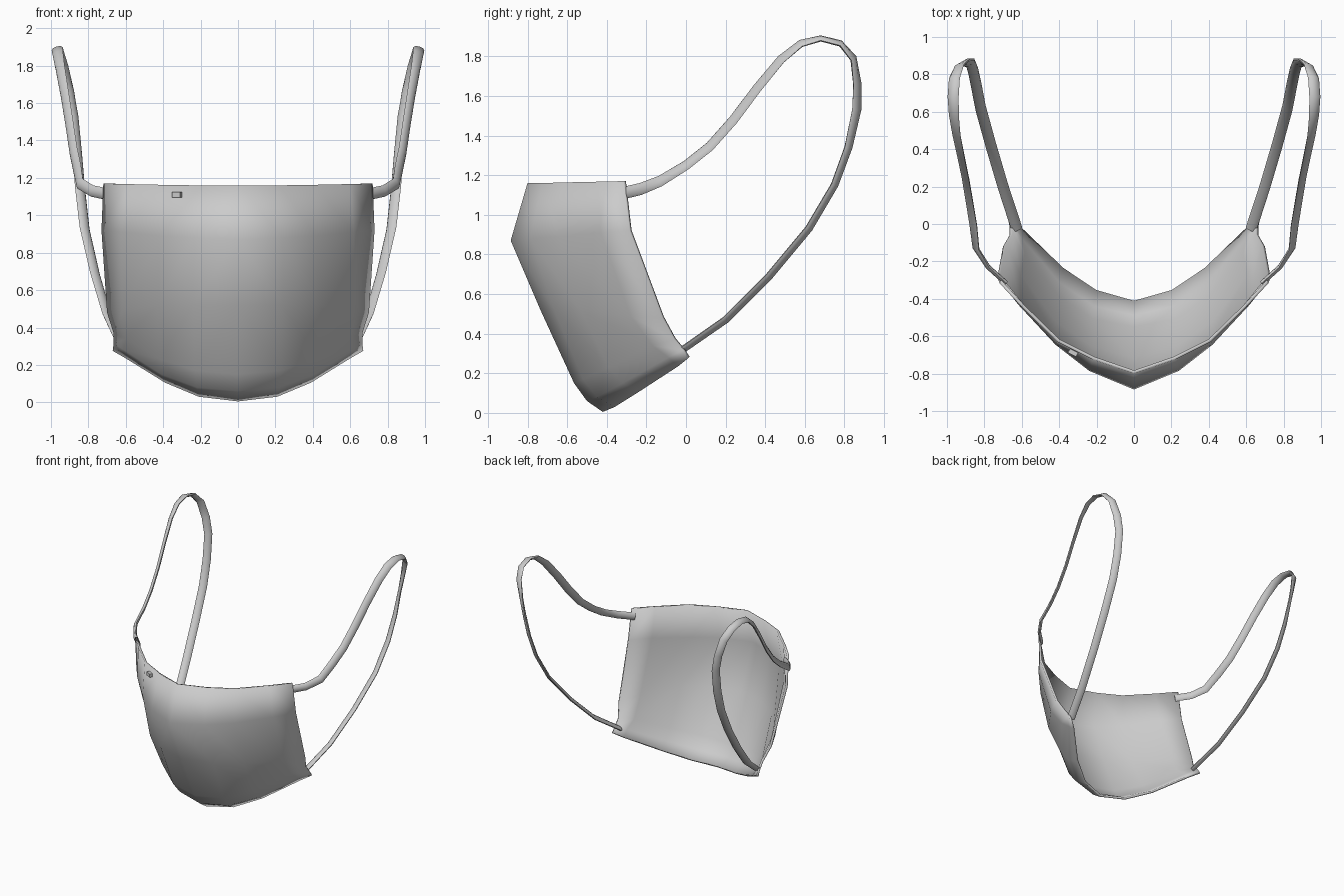
import bpy
import math
from mathutils import Vector

if "Cube" in bpy.data.objects:
    bpy.data.objects.remove(bpy.data.objects["Cube"])


def make_object(name, verts, faces):
    mesh = bpy.data.meshes.new(name)
    mesh.from_pydata(verts, [], faces)
    mesh.update()
    ob = bpy.data.objects.new(name, mesh)
    bpy.context.collection.objects.link(ob)
    return ob


def smooth(ob, angle):
    bpy.ops.object.select_all(action='DESELECT')
    ob.select_set(True)
    bpy.context.view_layer.objects.active = ob
    bpy.ops.object.shade_smooth_by_angle(angle=math.radians(angle))


def mirror(ob):
    m = ob.modifiers.new("mirror", 'MIRROR')
    m.use_clip = True
    m.merge_threshold = 0.0005


# Mask shell: right half, rows from top edge to bottom edge, centre to side
rows = [
    [(0, -.80, 1.16), (.22, -.725, 1.16), (.41, -.63, 1.163), (.60, -.445, 1.167), (.72, -.315, 1.17)],
    [(0, -.885, .87), (.24, -.785, .88), (.42, -.645, .89), (.62, -.43, .91), (.73, -.285, .92)],
    [(0, -.735, .52), (.24, -.665, .52), (.43, -.535, .52), (.62, -.28, .49), (.70, -.12, .48)],
    [(0, -.565, .15), (.23, -.52, .17), (.42, -.39, .23), (.60, -.17, .34), (.665, -.06, .37)],
    [(0, -.50, .06), (.22, -.45, .08), (.41, -.32, .15), (.61, -.09, .28), (.665, -.015, .315)],
    [(0, -.42, .005), (.21, -.36, .03), (.39, -.24, .105), (.60, -.04, .235), (.67, .01, .275)],
]
n = len(rows[0])
verts = [p for row in rows for p in row]
faces = [(r * n + c, (r + 1) * n + c, (r + 1) * n + c + 1, r * n + c + 1)
         for r in range(len(rows) - 1) for c in range(n - 1)]
mask = make_object("mask_shell", verts, faces)
mirror(mask)
sol = mask.modifiers.new("thickness", 'SOLIDIFY')
sol.thickness = 0.018
sol.offset = -1
smooth(mask, 50)

# Ear loops: x, y, z, roll of the ribbon in degrees
path = [
    (.685, -.315, 1.11, 80), (.78, -.23, 1.13, 75), (.845, -.13, 1.17, 60),
    (.86, 0, 1.25, 50), (.88, .12, 1.345, 50), (.90, .24, 1.48, 50),
    (.925, .36, 1.64, 48), (.95, .48, 1.785, 42), (.963, .58, 1.865, 30),
    (.967, .68, 1.89, 18), (.96, .78, 1.865, 18), (.935, .845, 1.79, 25),
    (.90, .865, 1.66, 40), (.875, .862, 1.53, 48), (.86, .82, 1.34, 35),
    (.845, .75, 1.15, 30), (.82, .62, .93, 30), (.765, .42, .69, 30),
    (.70, .20, .47, 30), (.625, -.03, .31, 25),
]
SIDES = 8
verts, faces = [], []
for i, p in enumerate(path):
    a = Vector(path[max(i - 1, 0)][:3])
    b = Vector(path[min(i + 1, len(path) - 1)][:3])
    t = (b - a).normalized()
    across = Vector((1, 0, 0))
    across = (across - t * t.x).normalized()
    inward = t.cross(across)
    roll = math.radians(p[3])
    wide = across * math.cos(roll) + inward * math.sin(roll)
    thin = t.cross(wide)
    for k in range(SIDES):
        s = 2 * math.pi * k / SIDES
        verts.append(Vector(p[:3]) + wide * .031 * math.cos(s) + thin * .013 * math.sin(s))
for i in range(len(path) - 1):
    for k in range(SIDES):
        k2 = (k + 1) % SIDES
        faces.append((i * SIDES + k, i * SIDES + k2, (i + 1) * SIDES + k2, (i + 1) * SIDES + k))
faces.append(tuple(reversed(range(SIDES))))
faces.append(tuple(range(len(verts) - SIDES, len(verts))))
loops = make_object("ear_loops", verts, faces)
mirror(loops)
smooth(loops, 50)

# Small tag near the top edge
bpy.ops.mesh.primitive_cube_add(size=1, location=(-.325, -.686, 1.11), rotation=(0, 0, math.radians(-27)))
tag = bpy.context.object
tag.name = "edge_tag"
tag.scale = (.05, .03, .028)
